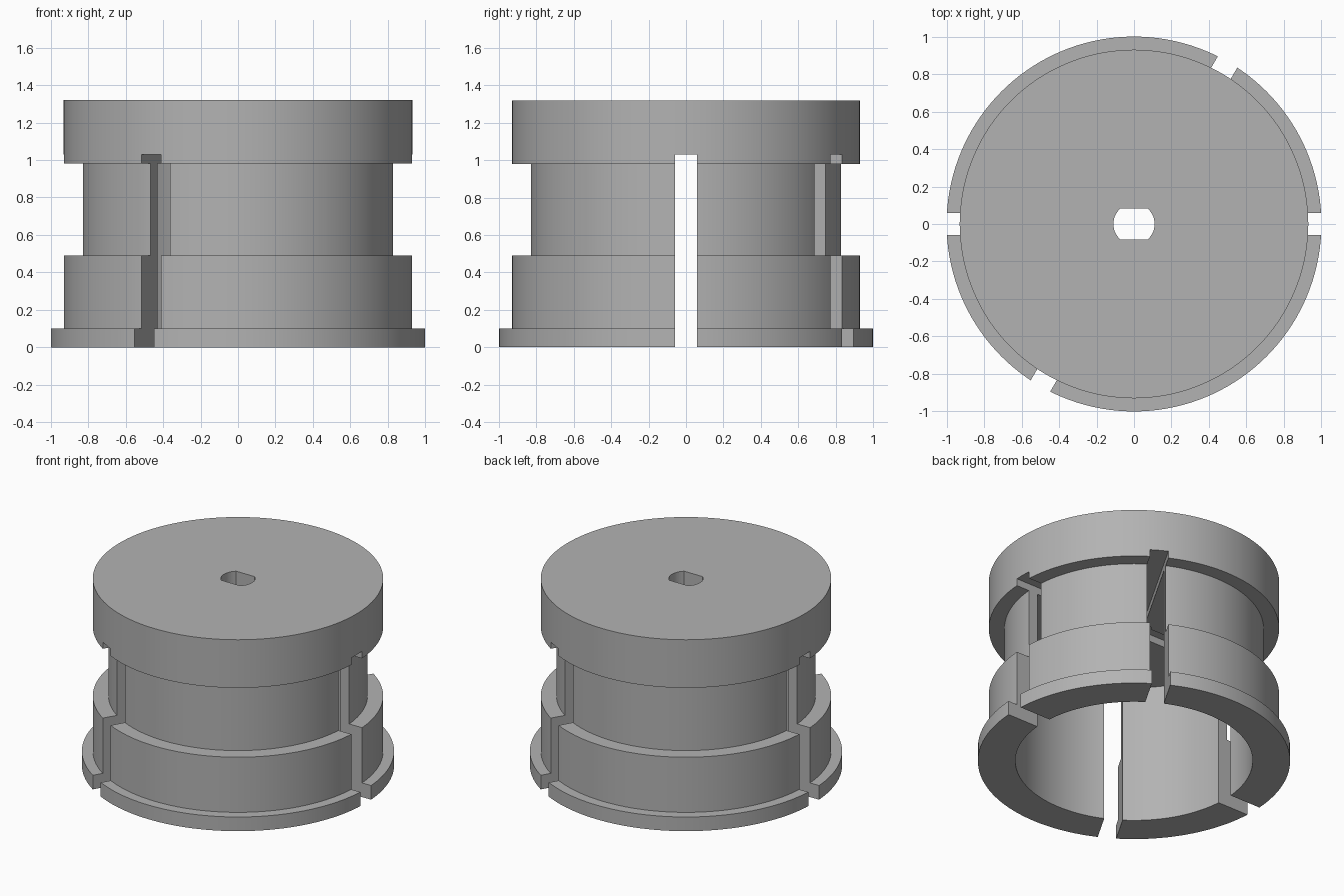
import bpy, bmesh, math
from mathutils import Matrix

if "Cube" in bpy.data.objects:
    bpy.data.objects.remove(bpy.data.objects["Cube"])

SEGMENTS = 144
HEIGHT = 1.32

# Plain grey plastic
grey = bpy.data.materials.new("grey_plastic")
grey.use_nodes = True
colour = (0.45, 0.45, 0.45, 1)
grey.diffuse_color = colour
grey.node_tree.nodes["Principled BSDF"].inputs["Base Color"].default_value = colour


def add_object(name, bm):
    bmesh.ops.recalc_face_normals(bm, faces=bm.faces)
    mesh = bpy.data.meshes.new(name)
    bm.to_mesh(mesh)
    bm.free()
    obj = bpy.data.objects.new(name, mesh)
    bpy.context.collection.objects.link(obj)
    mesh.materials.append(grey)
    return obj


def lathe(name, profile):
    bm = bmesh.new()
    verts = [bm.verts.new((r, 0, z)) for r, z in profile]
    edges = [bm.edges.new(pair) for pair in zip(verts, verts[1:])]
    bmesh.ops.spin(bm, geom=verts + edges, cent=(0, 0, 0), axis=(0, 0, 1),
                   angle=math.tau, steps=SEGMENTS, use_duplicate=False)
    bmesh.ops.remove_doubles(bm, verts=bm.verts, dist=0.0005)
    return add_object(name, bm)


def slot_cutter(angle):
    bm = bmesh.new()
    bmesh.ops.create_cube(bm, size=1)
    place = (Matrix.Rotation(angle, 4, "Z") @ Matrix.Translation((0, 0, 0.465))
             @ Matrix.Diagonal((2.4, 0.12, 1.13, 1)))
    bm.transform(place)
    return add_object("slot_cutter", bm)


def bore_cutter(radius, flat):
    # Round shaft hole with two flat sides
    bm = bmesh.new()
    half = math.asin(flat / radius)
    arc = [half * (i / 8 - 1) for i in range(17)]
    ring = [bm.verts.new((radius * math.cos(a), radius * math.sin(a), 0.8))
            for a in arc + [a + math.pi for a in arc]]
    face = bm.faces.new(ring)
    top = bmesh.ops.extrude_face_region(bm, geom=[face])["geom"]
    bmesh.ops.translate(bm, vec=(0, 0, 0.8),
                        verts=[v for v in top if isinstance(v, bmesh.types.BMVert)])
    return add_object("bore_cutter", bm)


# Stepped hollow body: foot flange, collar, neck and solid cap
body = lathe("slotted_hub", [
    (0, 0.98), (0.76, 0.98), (0.76, 0), (1, 0), (1, 0.1), (0.93, 0.1),
    (0.93, 0.49), (0.83, 0.49), (0.83, 0.98), (0.93, 0.98),
    (0.93, HEIGHT), (0, HEIGHT)])

# Three bars cut six slots, then the shaft hole goes through the cap
cutters = [slot_cutter(math.radians(a)) for a in (0, 60, 120)]
cutters.append(bore_cutter(0.11, 0.083))
for cutter in cutters:
    cutter.hide_render = True
    cut = body.modifiers.new(cutter.name, "BOOLEAN")
    cut.operation = "DIFFERENCE"
    cut.solver = "EXACT"
    cut.object = cutter

bpy.context.view_layer.objects.active = body
body.select_set(True)
for name in [m.name for m in body.modifiers]:
    bpy.ops.object.modifier_apply(modifier=name)
for cutter in cutters:
    bpy.data.objects.remove(cutter)

# Smooth the round walls, keep the step edges crisp
bpy.ops.object.select_all(action="DESELECT")
body.select_set(True)
bpy.ops.object.shade_smooth_by_angle(angle=math.radians(30))
